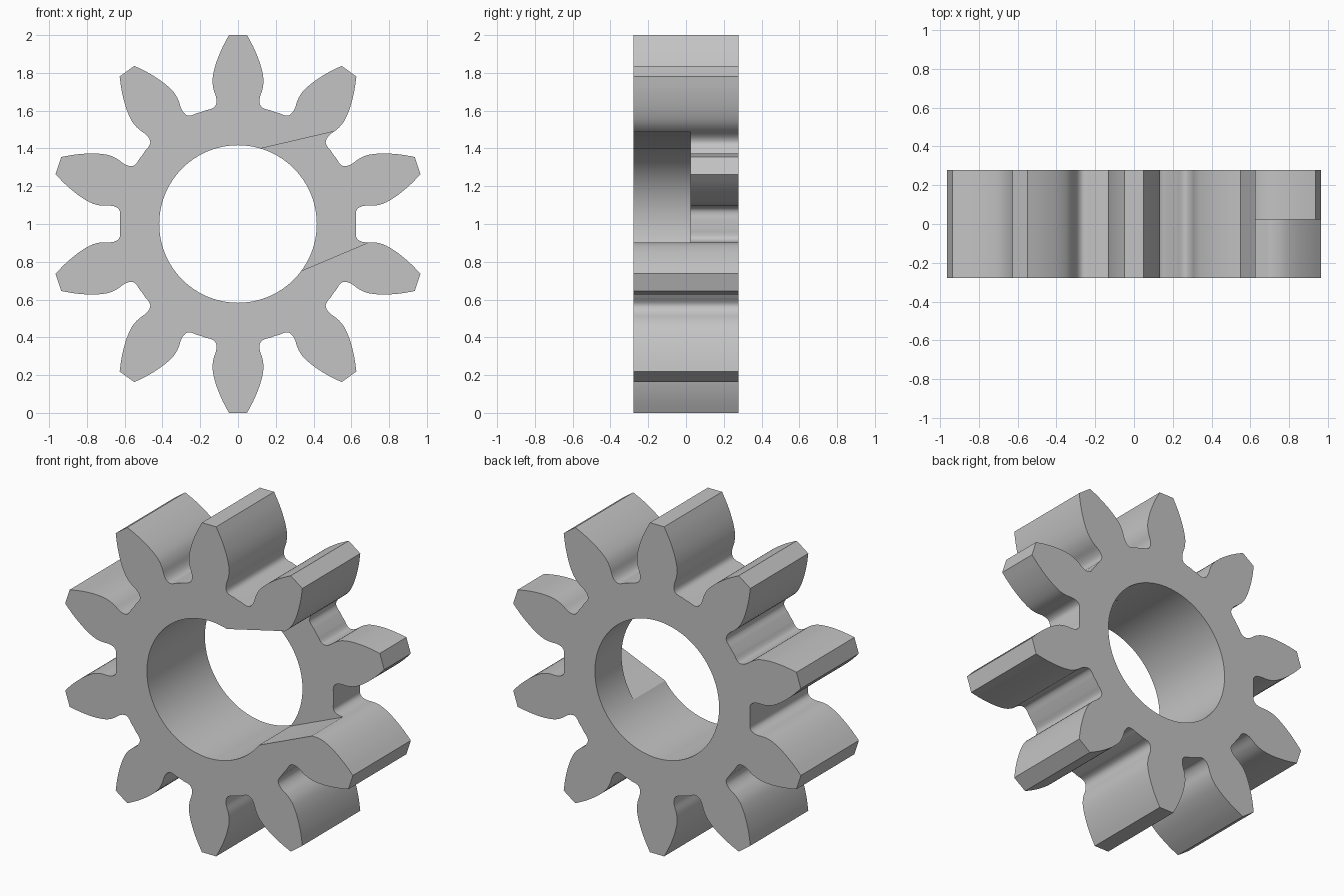
import bpy, bmesh, math
from mathutils import Vector, Matrix

if "Cube" in bpy.data.objects:
    bpy.data.objects.remove(bpy.data.objects["Cube"], do_unlink=True)

TEETH, HALF_DEPTH, BORE = 10, 0.278, 0.417
PITCH = 2 * math.pi / TEETH

steel = bpy.data.materials.new("plain_grey")
steel.use_nodes = True
grey = (0.55, 0.55, 0.55, 1)
steel.diffuse_color = grey
steel.node_tree.nodes["Principled BSDF"].inputs["Base Color"].default_value = grey


def prism(name, outline, front, back):
    """Extrude an x-z outline, centred on the gear axis, from front to back."""
    bm = bmesh.new()
    face = bm.faces.new([bm.verts.new((x, front, z + 1)) for x, z in outline])
    swept = bmesh.ops.extrude_face_region(bm, geom=[face])["geom"]
    moved = [v for v in swept if isinstance(v, bmesh.types.BMVert)]
    bmesh.ops.translate(bm, verts=moved, vec=(0, back - front, 0))
    bmesh.ops.recalc_face_normals(bm, faces=bm.faces)
    mesh = bpy.data.meshes.new(name)
    bm.to_mesh(mesh)
    bm.free()
    mesh.materials.append(steel)
    obj = bpy.data.objects.new(name, mesh)
    bpy.context.collection.objects.link(obj)
    return obj


def smooth_path(points, steps=3):
    """Catmull-Rom curve through the points."""
    p = [Vector(q) for q in points]
    p = [2 * p[0] - p[1]] + p + [2 * p[-1] - p[-2]]
    path = []
    for a, b, c, d in zip(p, p[1:], p[2:], p[3:]):
        for i in range(steps):
            t = i / steps
            path.append(0.5 * (2 * b + (c - a) * t + (2 * a - 5 * b + 4 * c - d) * t**2
                               + (3 * b - a - 3 * c + d) * t**3))
    return path + [p[-2]]


def cut(target, cutter):
    mod = target.modifiers.new(cutter.name, "BOOLEAN")
    mod.operation, mod.solver, mod.object = "DIFFERENCE", "EXACT", cutter
    bpy.context.view_layer.objects.active = target
    bpy.ops.object.modifier_apply(modifier=mod.name)
    bpy.data.objects.remove(cutter, do_unlink=True)


# Tooth flank from tip to root fillet, mirrored and repeated round the wheel
flank = smooth_path([(0.048, 1.0), (0.08, 0.94), (0.105, 0.882), (0.124, 0.825),
                     (0.135, 0.765), (0.13, 0.715), (0.117, 0.675), (0.114, 0.645),
                     (0.122, 0.622), (0.14, 0.61), (0.168, 0.603)])
tooth = [Vector((-p.x, p.y)) for p in reversed(flank)] + flank
outline = []
for i in range(TEETH):
    turn = Matrix.Rotation(-i * PITCH, 2)
    outline += [turn @ p for p in tooth]
    valley = -(i + 0.5) * PITCH + math.pi / 2
    outline.append(Vector((math.cos(valley), math.sin(valley))) * 0.624)
gear = prism("gear_wheel", outline, -HALF_DEPTH, HALF_DEPTH)

# Central bore
SEGS = 96
circle = [(BORE * math.cos(2 * math.pi * i / SEGS), BORE * math.sin(2 * math.pi * i / SEGS))
          for i in range(SEGS)]
cut(gear, prism("bore_cutter", circle, -0.5, 0.5))

# Front half of one tooth and the rim under it removed
notch = [(0.05, 0.383), (0.5, 0.488), (0.6, 0.47), (0.97, 0.71),
         (1.2, 0), (0.8, -0.02), (0.685, -0.1), (0.25, -0.284)]
cut(gear, prism("notch_cutter", notch, -0.5, 0.023))

# Smooth flanks and bore, sharp rims
bpy.ops.object.select_all(action="DESELECT")
gear.select_set(True)
bpy.context.view_layer.objects.active = gear
bpy.ops.object.shade_smooth_by_angle(angle=math.radians(30))
